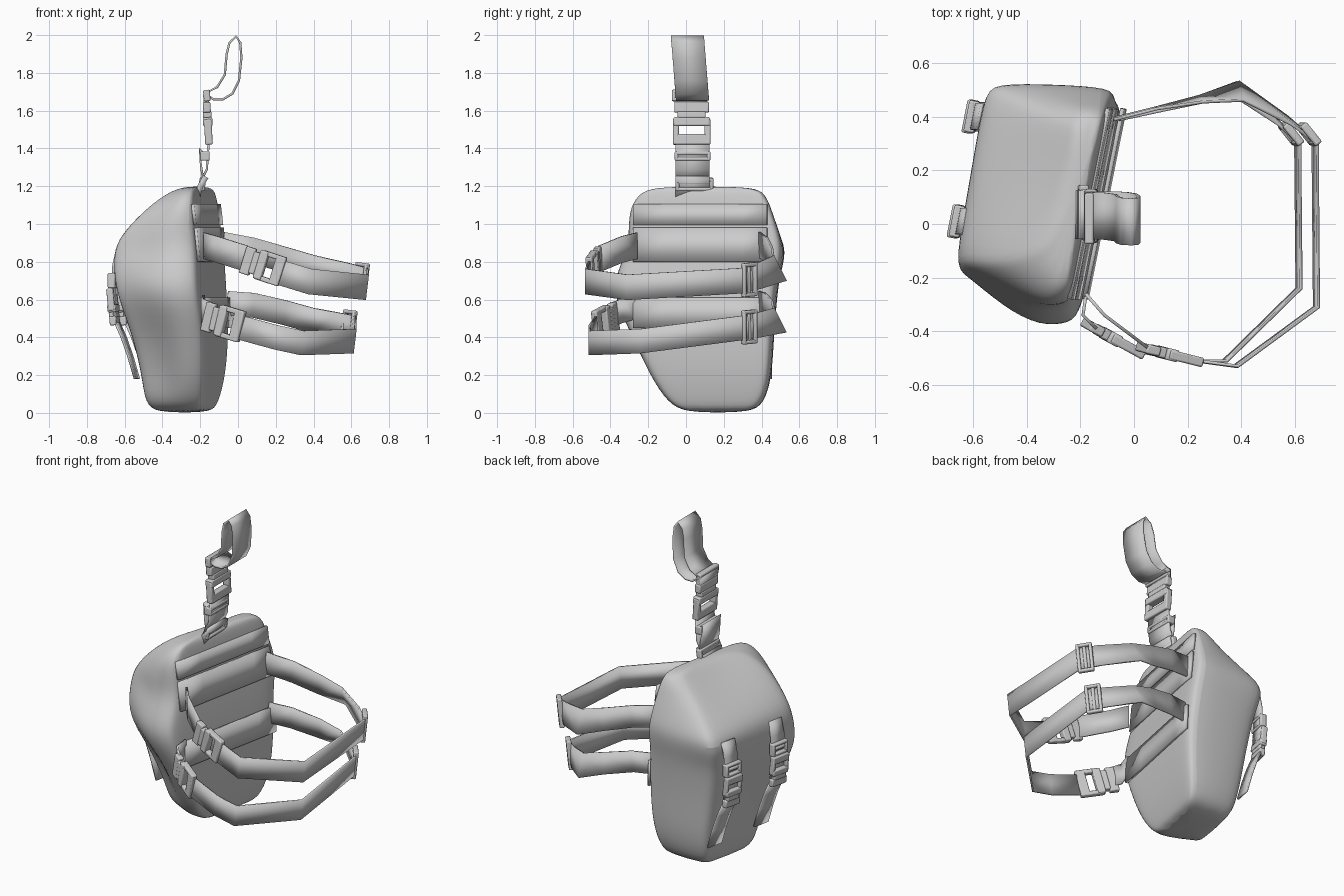
import bpy, bmesh, math
from mathutils import Vector, Matrix

cube = bpy.data.objects.get("Cube")
if cube:
    bpy.data.objects.remove(cube, do_unlink=True)

grey = bpy.data.materials.new("plain grey")
grey.use_nodes = True
grey.diffuse_color = (0.6, 0.6, 0.6, 1)
grey.node_tree.nodes["Principled BSDF"].inputs["Base Color"].default_value = (0.6, 0.6, 0.6, 1)


def finish(name, bm, angle=40):
    bmesh.ops.recalc_face_normals(bm, faces=bm.faces)
    mesh = bpy.data.meshes.new(name)
    bm.to_mesh(mesh)
    bm.free()
    mesh.materials.append(grey)
    obj = bpy.data.objects.new(name, mesh)
    bpy.context.collection.objects.link(obj)
    bpy.ops.object.select_all(action='DESELECT')
    obj.select_set(True)
    bpy.context.view_layer.objects.active = obj
    bpy.ops.object.shade_smooth_by_angle(angle=math.radians(angle))
    return obj


def ribbon(name, points, width, across=(0, 0, 1), thick=0.012, closed=False):
    """Webbing along a path, its width along the across vector; a fourth value leans it in y."""
    bm = bmesh.new()
    rows = []
    for x, y, z, *lean in points:
        half = (Vector(across).normalized() + Vector((0, sum(lean), 0))) * width / 2
        rows.append([bm.verts.new(Vector((x, y, z)) + s * half) for s in (-1, 1)])
    pairs = list(zip(rows, rows[1:]))
    if closed:
        pairs.append((rows[-1], rows[0]))
    for a, b in pairs:
        bm.faces.new((a[0], b[0], b[1], a[1]))
    obj = finish(name, bm)
    mod = obj.modifiers.new("thickness", 'SOLIDIFY')
    mod.thickness = thick
    mod.offset = 0
    return obj


def hardware(name, centre, along, across, boxes):
    """Moulded fitting made of boxes laid out in its own plane."""
    y = Vector(along).normalized()
    x = Vector(across)
    x = (x - y * x.dot(y)).normalized()
    frame = Matrix((x, y, x.cross(y))).transposed().to_4x4()
    frame.translation = Vector(centre)
    bm = bmesh.new()
    for cx, cy, sx, sy, sz in boxes:
        place = Matrix.Translation((cx, cy, 0)) @ Matrix.Diagonal((sx, sy, sz, 1))
        bmesh.ops.create_cube(bm, size=1, matrix=frame @ place)
    obj = finish(name, bm)
    mod = obj.modifiers.new("soft edges", 'BEVEL')
    mod.width = 0.007
    mod.segments = 2
    return obj


def slider(w, l, t, bar=0.02):
    return [(s * (w - bar) / 2, 0, bar, l, t) for s in (-1, 1)] + \
           [(0, s * (l - bar) / 2, w, bar, t) for s in (-1, 1)] + [(0, 0, w, bar, t / 2)]


def clip(w, l, t):
    """Side release clip: socket, open slot between rails, and webbing bar."""
    rails = [(s * .42 * w, -.16 * l, .16 * w, .5 * l, t * .8) for s in (-1, 1)]
    return rails + [(0, .03 * l, .96 * w, .2 * l, t), (0, .19 * l, .74 * w, .16 * l, t * .9),
                    (0, .36 * l, .92 * w, .24 * l, t * .8), (0, -.38 * l, w, .24 * l, t * .8)]


def skew(x, y):
    """The bag sits turned a little about the vertical."""
    return x + 0.2 * (y - 0.05)


# Bag body: height, outer x, inner x, front y, rear y
levels = [(0.0, -.44, -.19, 0, .33), (.05, -.495, -.165, -.10, .41), (.2, -.525, -.13, -.20, .45),
          (.42, -.565, -.115, -.30, .46), (.6, -.60, -.125, -.385, .475), (.72, -.625, -.135, -.385, .49),
          (.85, -.635, -.15, -.325, .52), (.94, -.60, -.16, -.31, .505), (1.07, -.475, -.17, -.31, .46),
          (1.16, -.36, -.18, -.26, .42), (1.2, -.27, -.195, -.17, .35)]
bm = bmesh.new()
rings = []
for z, xo, xb, yf, yb in levels:
    w, d = xb - xo, yb - yf
    corner = yf + .19 * d
    section = [(xo, yb - .05 * d), (xo - .005, (yb + corner) / 2), (xo, corner + .05 * d),
               (xo + .07 * w, corner), (xo + .42 * w, yf + .08 * d), (xb - .28 * w, yf),
               (xb - .04 * w, yf + .015 * d), (xb, yf + .06 * d), (xb, yf + .3 * d), (xb, yb - .3 * d),
               (xb, yb - .05 * d), (xb - .06 * w, yb - .005 * d), (xb - .5 * w, yb + .01),
               (xo + .06 * w, yb)]
    rings.append([bm.verts.new((skew(x, y), y, z)) for x, y in section])
for low, high in zip(rings, rings[1:]):
    for i in range(len(low)):
        j = (i + 1) % len(low)
        bm.faces.new((low[i], low[j], high[j], high[i]))
bm.faces.new(rings[0])
bm.faces.new(rings[-1])
# Sagging cloth: front pocket folds, pinched lower corner, lid hollow and pointed lid corner
shifts = [((2, 3), (4,), (.0, .07, 0)), ((2, 3), (2, 3), (.03, .03, 0)), ((4, 5), (3,), (.01, .03, 0)),
          ((6,), (4,), (0, .03, 0)), ((8, 9), (1,), (.02, 0, -.03)), ((6,), (0, 13), (-.025, .02, .01)),
          ((7,), (0, 13), (.015, -.01, 0)), ((8, 9), (0, 13), (.04, -.04, 0)), ((7, 8), (12,), (0, -.015, 0))]
for chosen, columns, move in shifts:
    for level in chosen:
        for column in columns:
            rings[level][column].co += Vector(move)
body = finish("bag_body", bm, 50)
sub = body.modifiers.new("soft cloth", 'SUBSURF')
sub.levels = sub.render_levels = 2

# Sleeves across the inner panel
for name, z, width, x, tilt in (("upper_sleeve", .89, .18, -.15, -.1), ("lower_sleeve", .53, .16, -.115, -.05),
                                ("top_panel_band", 1.05, .11, -.168, -.12)):
    ribbon(name, [(skew(x, y), y, z) for y in (-.28, -.1, .1, .3, .43)], width, (tilt, 0, 1), .016)

# Leg straps, each from the rear of the bag round to its front
lean = (.12, 0, 1)
upper = [(-.08, .39, .89), (.08, .43, .86), (.25, .465, .81, -.15), (.40, .495, .765, -.5),
         (.58, .385, .725, -.2), (.675, .30, .70), (.68, -.31, .665), (.38, -.53, .695), (.2, -.505, .75)]
lower = [(-.06, .39, .58), (.08, .42, .57), (.25, .465, .53, -.15), (.39, .495, .49, -.5),
         (.53, .385, .465, -.2), (.61, .30, .45), (.615, -.24, .38), (.34, -.51, .37), (.2, -.51, .40),
         (.0, -.47, .455)]
ribbon("upper_leg_strap", upper, .135, lean)
ribbon("lower_leg_strap", lower, .13, lean)
ribbon("upper_front_webbing", [(-.18, -.26, .885), (-.11, -.34, .865), (.05, -.46, .815)], .14)
ribbon("lower_front_webbing", [(-.18, -.27, .56), (-.19, -.34, .54), (-.14, -.39, .52)], .13)
hardware("upper_leg_clip", (.13, -.485, .78), (-.2, .05, .065), (0, 0, 1), clip(.16, .23, .045))
hardware("lower_leg_clip", (-.08, -.425, .485), (-.2, .11, .06), (0, 0, 1), clip(.17, .24, .045))

# Strap adjusters
hardware("upper_adjuster", (.65, .335, .705), (-.8, 1, .1), lean, slider(.18, .095, .03))
hardware("lower_adjuster", (.585, .335, .455), (-.8, 1, .1), lean, slider(.18, .095, .03))

# Hanging strap above the bag
side = (0, 1, 0)
mid = .035
hardware("bag_top_ring", (-.19, .045, 1.21), (.15, 0, 1), side, slider(.2, .07, .035))
ribbon("anchor_webbing", [(-.22, mid, 1.13), (-.2, mid, 1.2), (-.17, mid, 1.25)], .18, side, .03)
ribbon("lower_hanging_strap", [(-.205, mid, 1.21), (-.165, mid, 1.29), (-.155, mid, 1.44)], .18, side)
ribbon("folded_hanging_strap", [(-.18, mid, 1.21), (-.195, mid, 1.3), (-.205, mid, 1.40),
                                (-.165, mid, 1.36)], .18, side)
hardware("hanging_strap_bar", (-.175, mid, 1.36), (0, 0, 1), side, slider(.19, .05, .05))
hardware("hanging_clip", (-.16, .03, 1.535), (-.06, 0, 1), side, clip(.2, .23, .05))
ribbon("upper_hanging_strap", [(-.165, .03, 1.6), (-.17, .025, 1.69)], .175, side, .03)
hardware("loop_bar", (-.165, .02, 1.68), (-.1, 0, 1), side, slider(.19, .06, .035))
loop = [(-.175, 1.69), (-.11, 1.725), (-.07, 1.79), (-.06, 1.90), (-.045, 1.96), (-.01, 1.993),
        (.012, 1.96), (.018, 1.88), (.005, 1.76), (-.03, 1.69), (-.08, 1.66), (-.13, 1.66)]
ribbon("belt_loop", [(x, .035 - .08 * (z - 1.65), z) for x, z in loop], .175, side, .012, True)

# Two closure straps with clips on the outer face
face_across = (.2, 1, 0)
for name, y, shift in (("front", .01, 0), ("rear", .40, .055)):
    def path(points):
        return [(x + shift, y, z) for x, z in points]
    ribbon(name + "_closure_strap", path([(-.63, .87), (-.65, .78), (-.655, .6), (-.64, .48)]),
           .10, face_across)
    hardware(name + "_closure_slider", (-.66 + shift, y, .70), (0, 0, 1), face_across,
             slider(.12, .08, .04))
    hardware(name + "_closure_clip", (-.66 + shift, y, .56), (.1, 0, -1), face_across,
             clip(.125, .2, .045))
    ribbon(name + "_closure_end", path([(-.645, .49), (-.605, .40), (-.57, .30), (-.535, .18)]),
           .11, face_across)
